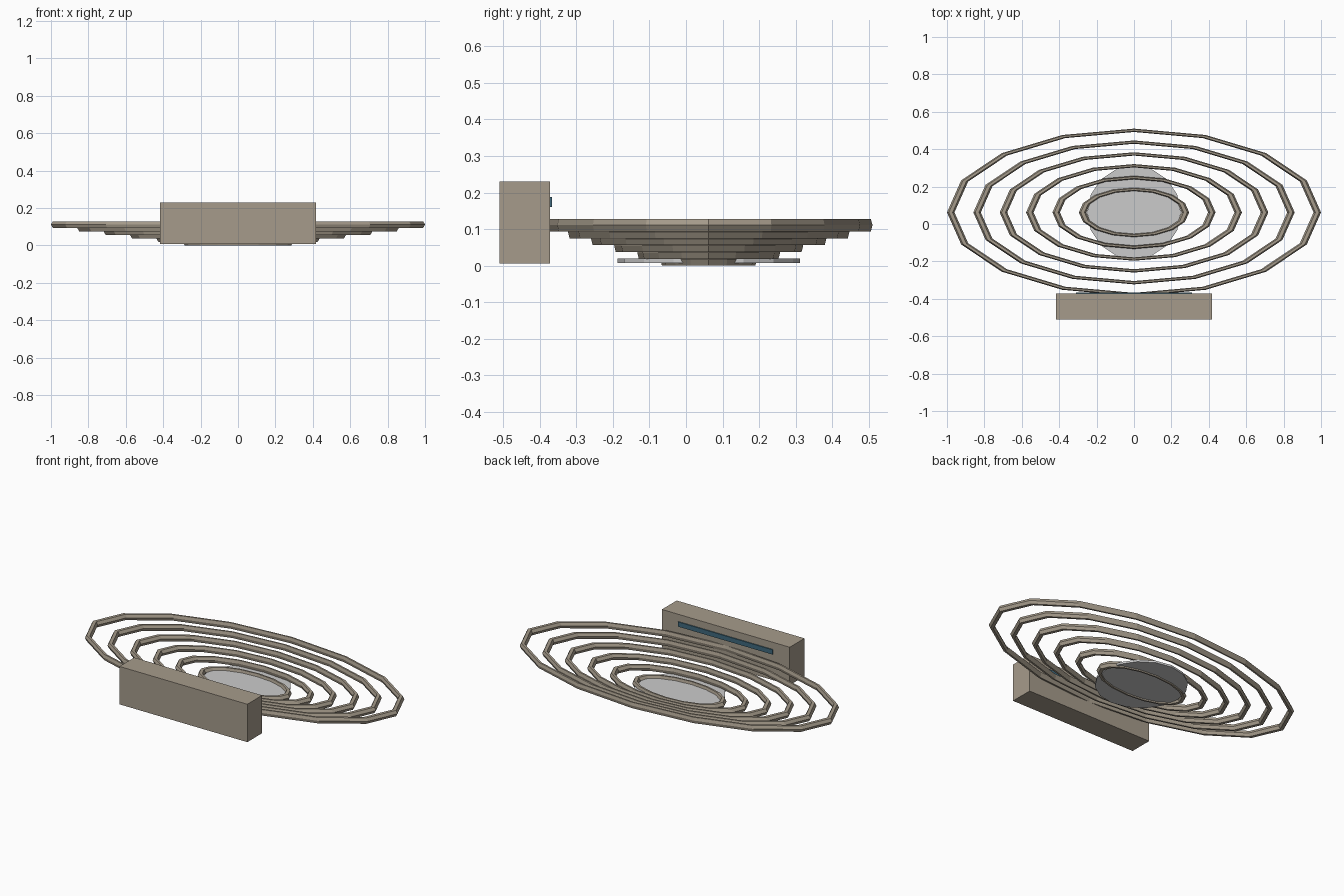
import bpy

if "Cube" in bpy.data.objects:
    bpy.data.objects.remove(bpy.data.objects["Cube"])

CY = 0.062  # centre of the bowl along y


def material(name, color):
    m = bpy.data.materials.new(name)
    m.diffuse_color = (*color, 1)
    m.use_nodes = True
    m.node_tree.nodes["Principled BSDF"].inputs["Base Color"].default_value = m.diffuse_color
    return m


stone = material("stone", (0.38, 0.33, 0.26))
pale = material("pale_floor", (0.62, 0.65, 0.62))
teal = material("teal_panel", (0.05, 0.14, 0.2))


def finish(name, mat):
    ob = bpy.context.object
    ob.name = name
    ob.data.materials.append(mat)
    return ob


def box(name, lo, hi, mat):
    bpy.ops.mesh.primitive_cube_add(
        size=1, location=[(a + b) / 2 for a, b in zip(lo, hi)])
    ob = finish(name, mat)
    ob.scale = [b - a for a, b in zip(lo, hi)]


# Stepped oval seating tiers, six-sided in section
for i in range(6):
    bpy.ops.mesh.primitive_torus_add(
        major_segments=16, minor_segments=6,
        major_radius=0.275 + 0.141 * i, minor_radius=0.02,
        location=(0, CY, 0.0174 + 0.0187 * i))
    finish(f"seating_tier_{i + 1}", stone).scale = (1, 0.448, 1)

# Round arena floor
bpy.ops.mesh.primitive_cylinder_add(
    vertices=16, radius=0.25, depth=0.012, location=(0, CY, 0.013))
finish("arena_floor", pale)

# Stage building with a long panel facing the seats
box("stage_building", (-0.418, -0.51, 0.006), (0.418, -0.372, 0.23), stone)
box("stage_panel", (-0.31, -0.38, 0.16), (0.31, -0.366, 0.188), teal)
